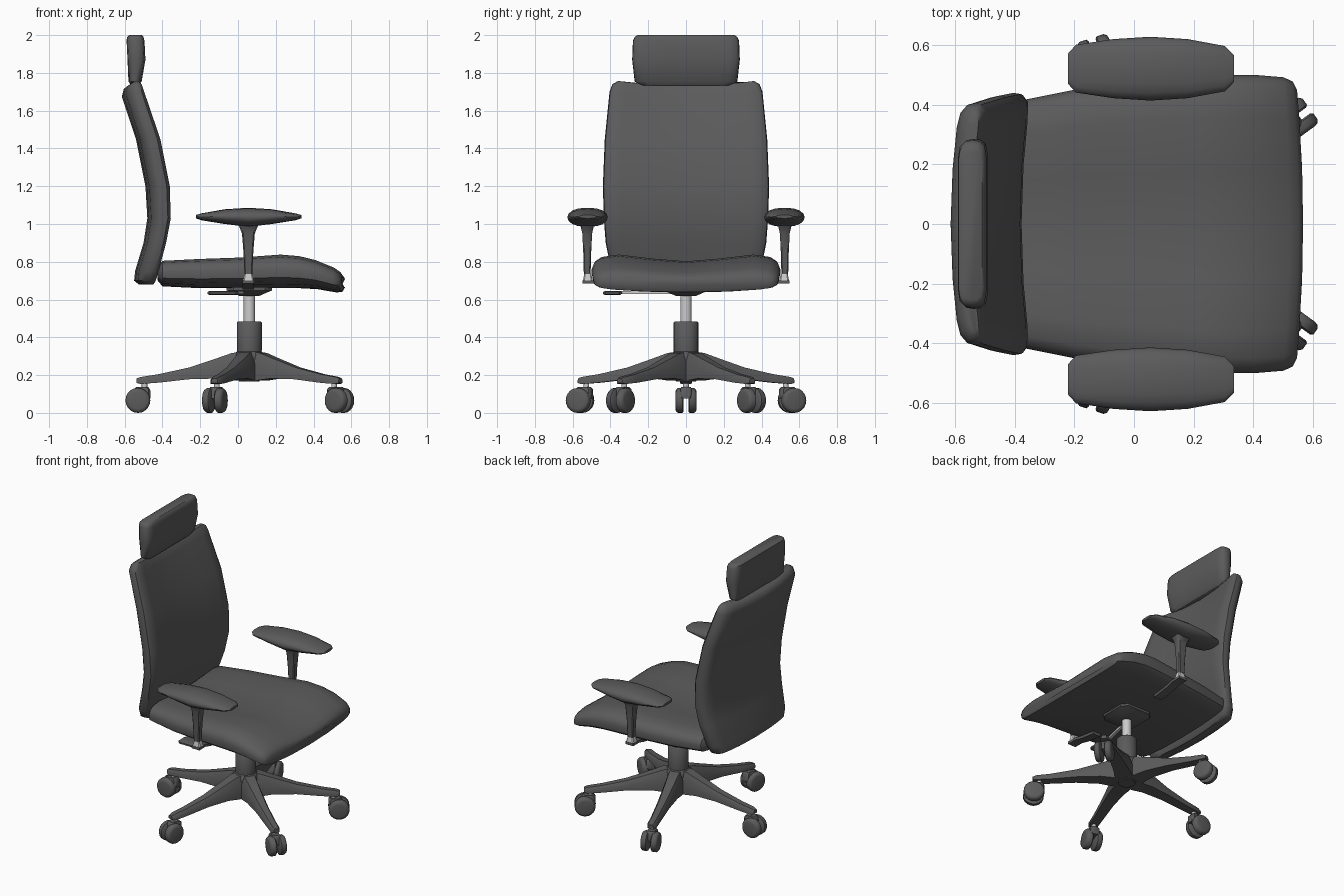
import bpy, bmesh, math
from mathutils import Matrix, Vector

if "Cube" in bpy.data.objects:
    bpy.data.objects.remove(bpy.data.objects["Cube"])


def material(name, v):
    m = bpy.data.materials.new(name)
    m.diffuse_color = (v, v, v * 1.0, 1)
    m.use_nodes = True
    m.node_tree.nodes["Principled BSDF"].inputs["Base Color"].default_value = m.diffuse_color
    return m


DARK = material("dark grey", 0.105)
SILVER = material("silver", 0.6)


def loft(name, rings, mat=DARK, matrix=None):
    """Skin a list of equal-length point rings and cap both ends."""
    bm = bmesh.new()
    vr = [[bm.verts.new(p) for p in r] for r in rings]
    n = len(vr[0])
    for a, b in zip(vr, vr[1:]):
        for i in range(n):
            j = (i + 1) % n
            bm.faces.new((a[i], a[j], b[j], b[i]))
    bm.faces.new(vr[0])
    bm.faces.new(vr[-1])
    if matrix:
        bm.transform(matrix)
    bmesh.ops.recalc_face_normals(bm, faces=bm.faces)
    me = bpy.data.meshes.new(name)
    bm.to_mesh(me)
    bm.free()
    me.materials.append(mat)
    ob = bpy.data.objects.new(name, me)
    bpy.context.collection.objects.link(ob)
    return ob


def lathe(name, cx, cy, rows, mat=DARK, matrix=None, n=20):
    rings = [[(cx + r * math.cos(2 * math.pi * i / n), cy + r * math.sin(2 * math.pi * i / n), z)
              for i in range(n)] for r, z in rows]
    return loft(name, rings, mat, matrix)


def posts(name, cx, cy, rows, mat=DARK, matrix=None):
    """Octagonal (chamfered box) rings stacked in z: rows of (z, half x, half y)."""
    rings = []
    for z, a, b in rows:
        c = 0.3 * min(a, b)
        q = [(a, b - c), (a - c, b), (c - a, b), (-a, b - c),
             (-a, c - b), (c - a, -b), (a - c, -b), (a, c - b)]
        rings.append([(cx + x, cy + y, z) for x, y in q])
    return loft(name, rings, mat, matrix)


# Seat cushion: half section as (width fraction, height fraction), mirrored across y
half = [(0, .80), (.35, .88), (.72, 1), (.9, .93), (.97, .80), (1, .58),
        (.985, .32), (.93, .2), (.8, .12), (.45, .03), (0, 0)]
section = half + [(-a, b) for a, b in half[-2:0:-1]]
seat_rows = [(-.425, .37, .70, .78), (-.40, .41, .67, .805), (-.2, .45, .66, .815),
             (0, .475, .66, .822), (.23, .495, .66, .838), (.33, .5, .66, .83),
             (.42, .5, .655, .808), (.52, .492, .638, .768), (.552, .478, .64, .745),
             (.567, .45, .665, .72)]
loft("seat", [[(x - .02 * max(x, 0) / .56 * f * f, f * w, zb + g * (zt - zb)) for f, g in section]
              for x, w, zb, zt in seat_rows])


# Backrest and headrest: horizontal pillow sections stacked in z
def pillow(name, rows, curve, lift):
    # (width fraction, depth fraction with 0 back and 1 front)
    h = [(0, 1), (.45, 1), (.8, 1), (.94, .93), (.99, .75), (1, .5), (.985, .25),
         (.92, .06), (.8, 0), (.45, 0), (0, 0)]
    sec = h + [(-a, b) for a, b in h[-2:0:-1]]
    zmid = (rows[0][0] + rows[-1][0]) / 2
    rings = []
    for z, xb, xf, w in rows:
        up = lift if z > zmid + .4 else 0
        rings.append([(xb + d * (xf - curve - xb) + curve * f * f, f * w, z + up * (f * f - 1))
                      for f, d in sec])
    return loft(name, rings)


pillow("backrest", [(.68, -.525, -.44, .33), (.70, -.55, -.425, .37), (.75, -.545, -.41, .395),
                    (.9, -.50, -.37, .425), (1.03, -.48, -.345, .435), (1.2, -.49, -.35, .44),
                    (1.45, -.54, -.40, .43), (1.70, -.615, -.485, .405),
                    (1.74, -.605, -.50, .39), (1.757, -.58, -.515, .36)], .032, .025)
pillow("headrest", [(1.733, -.565, -.525, .24), (1.755, -.58, -.51, .272),
                    (1.87, -.585, -.49, .285), (1.97, -.59, -.495, .281),
                    (1.99, -.588, -.50, .272), (2.0, -.575, -.51, .255)], 0, 0)

# Armrests on both sides
pad_rows = [(-.222, .05, 1.03, 1.048), (-.195, .08, 1.02, 1.056), (-.07, .099, 1.0, 1.078),
            (.055, .107, .985, 1.086), (.18, .099, 1.0, 1.078), (.305, .076, 1.02, 1.056),
            (.335, .045, 1.03, 1.048)]
for s, side in ((1, "left"), (-1, "right")):
    mir = Matrix.Scale(s, 4, Vector((0, 1, 0)))
    rings = []
    for x, w, zb, zt in pad_rows:
        ring = []
        for i in range(16):
            a = 2 * math.pi * i / 16
            cy, cz = math.cos(a), math.sin(a)
            ring.append((x, .521 + w * math.copysign(abs(cy) ** .8, cy),
                         (zb + zt) / 2 + (zt - zb) / 2 * cz))
        rings.append(ring)
    loft(side + "_arm_pad", rings, DARK, mir)
    posts(side + "_arm_post", .055, .523,
          [(.735, .021, .018), (.85, .026, .021), (.95, .034, .026), (.985, .048, .034),
           (1.01, .062, .045)], DARK, mir)
    posts(side + "_arm_collar", .055, .52, [(.698, .03, .026), (.74, .02, .018)], SILVER, mir)
    # sloping bracket under the seat
    loft(side + "_arm_bracket",
         [[(.025, y, z), (.085, y, z), (.085, y, z + .018), (.025, y, z + .018)]
          for y, z in ((.30, .652), (.42, .668), (.48, .684), (.547, .684))], DARK, mir)

# Mechanism, lever and gas column
CX = .06
posts("seat_mechanism", CX, 0, [(.665, .12, .12), (.648, .12, .12), (.64, .10, .10), (.618, .05, .05)])
lathe("gas_piston", CX, 0, [(.03, .45), (.03, .63)], SILVER)
lathe("column_sleeve", CX, 0, [(.062, .2), (.066, .34), (.066, .478), (.06, .485)])
lathe("base_hub", CX, 0, [(.053, .165), (.06, .2), (.085, .28), (.08, .31), (.066, .325)])
loft("lever_rod", [[(x - .01, y, .63), (x + .01, y, .63), (x + .01, y, .645), (x - .01, y, .645)]
                   for x, y in ((.03, -.05), (-.04, -.36))], SILVER)
posts("lever_paddle", -.08, -.39, [(.624, .07, .04), (.630, .082, .05), (.640, .082, .05), (.645, .07, .04)])

# Five legs, each with a twin-wheel caster
leg_rows = [(.0, .055, .17, .322), (.09, .055, .172, .318), (.17, .048, .182, .29),
            (.32, .038, .178, .24), (.48, .031, .16, .205), (.575, .029, .153, .19),
            (.597, .018, .158, .183)]
for k in range(5):
    m = Matrix.Translation((CX, 0, 0)) @ Matrix.Rotation(math.radians(36 + 72 * k), 4, 'Z')
    n = str(k + 1)
    loft("base_leg_" + n,
         [[(r, -w, zb), (r, w, zb), (r, w, zb + .6 * (zt - zb)), (r, .6 * w, zt),
           (r, -.6 * w, zt), (r, -w, zb + .6 * (zt - zb))] for r, w, zb, zt in leg_rows], DARK, m)
    lathe("caster_pin_" + n, .555, 0, [(.015, .11), (.015, .165)], SILVER, m, 12)
    posts("caster_hood_" + n, .567, 0, [(.075, .045, .03), (.125, .042, .03), (.138, .03, .025)], DARK, m)
    for s in (-1, 1):
        axle = m @ Matrix.Translation((.59, 0, .066)) @ Matrix.Rotation(math.radians(90 * s), 4, 'X')
        lathe("caster_wheel_%s_%s" % (n, "a" if s > 0 else "b"), 0, 0,
              [(.058, .012), (.066, .018), (.066, .042), (.058, .053), (.045, .056)], DARK, axle)

# Smooth shading with sharp edges kept
for ob in bpy.context.collection.objects:
    ob.select_set(True)
    bpy.context.view_layer.objects.active = ob
bpy.ops.object.shade_smooth_by_angle(angle=math.radians(42))
